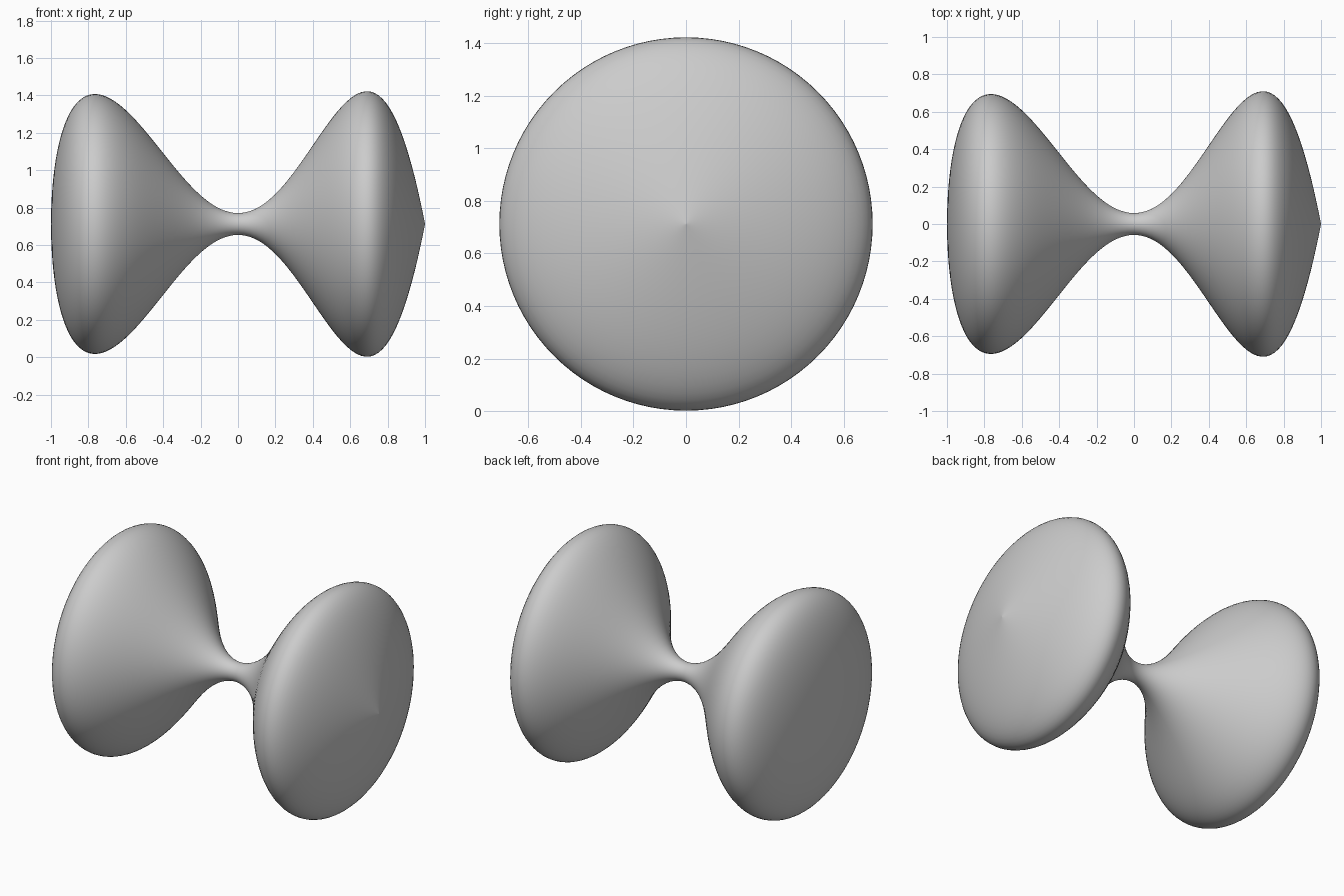
import bpy, bmesh, math
from mathutils import Vector

cube = bpy.data.objects.get("Cube")
if cube:
    bpy.data.objects.remove(cube, do_unlink=True)

MAX_RADIUS = 0.712
RINGS = 96
SEGMENTS = 96


def radius(x):
    """Rounded end at -x, narrow waist, pointed end at +x."""
    t = (x + 0.765) / 1.455
    swell = 1.326 + 1.82 * t + 2.22 * t ** 2 - 1.83 * t ** 3
    body = 0.058 + 0.029 * x + swell * x * x
    return math.sqrt(max(0, 1 + x)) * (1 - x) * body


# One shared grey
grey = bpy.data.materials.new("light_grey")
grey.use_nodes = True
colour = (0.6, 0.6, 0.6, 1)
grey.diffuse_color = colour
grey.node_tree.nodes["Principled BSDF"].inputs["Base Color"].default_value = colour

# Profile along x, closer together at both ends, then lathed around the x axis
bm = bmesh.new()
stations = [-math.cos(math.pi * i / RINGS) for i in range(RINGS + 1)]
profile = [bm.verts.new((x, 0, radius(x))) for x in stations]
edges = [bm.edges.new(pair) for pair in zip(profile, profile[1:])]
bmesh.ops.spin(bm, geom=profile + edges, cent=(0, 0, 0), axis=(1, 0, 0),
               angle=math.tau, steps=SEGMENTS, use_merge=False)
bmesh.ops.remove_doubles(bm, verts=bm.verts, dist=0.00005)
bmesh.ops.recalc_face_normals(bm, faces=bm.faces)
bmesh.ops.translate(bm, verts=bm.verts, vec=Vector((0, 0, MAX_RADIUS)))

mesh = bpy.data.meshes.new("double_bulb")
bm.to_mesh(mesh)
bm.free()
mesh.materials.append(grey)
mesh.shade_smooth()
body = bpy.data.objects.new("double_bulb", mesh)
bpy.context.collection.objects.link(body)
